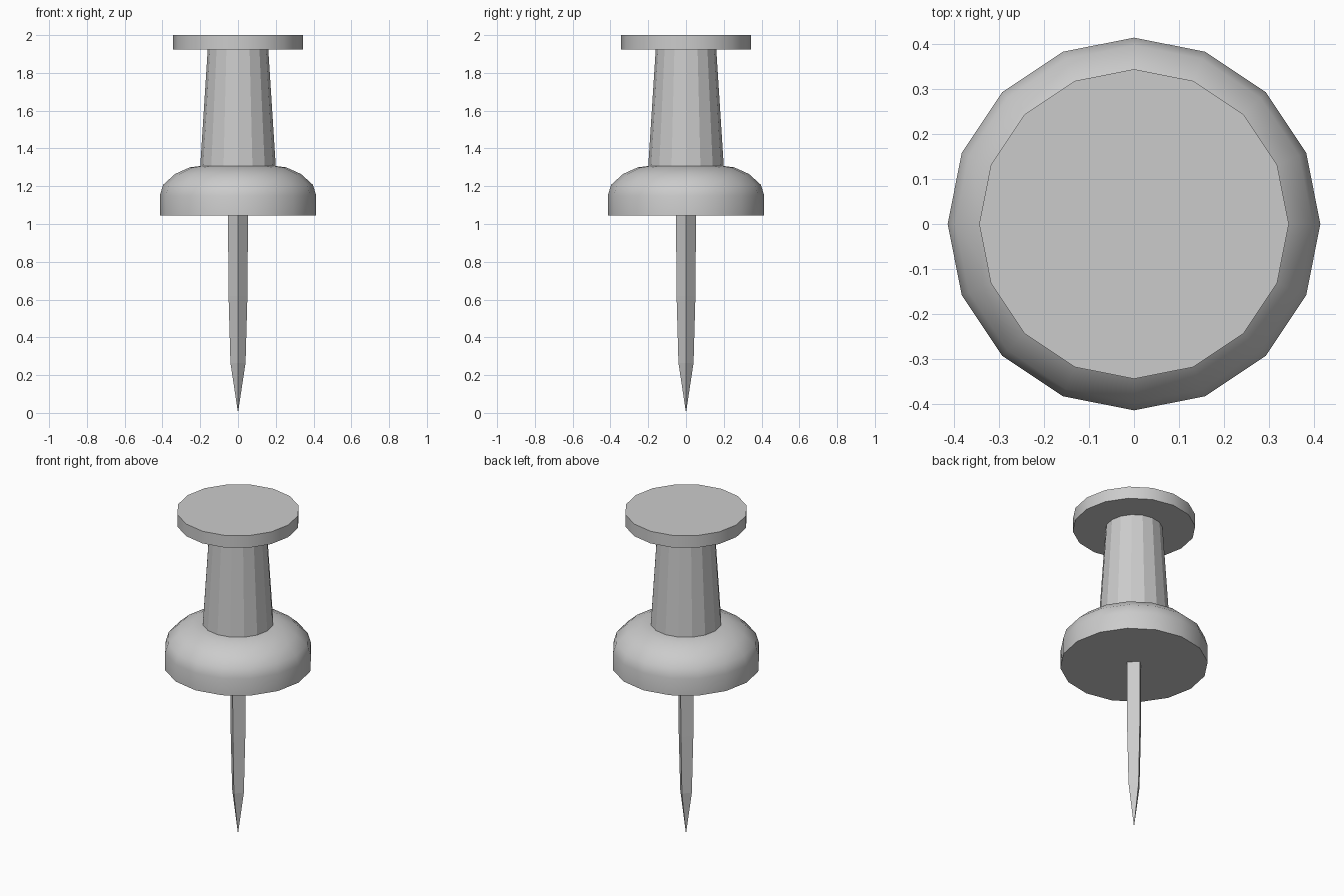
import bpy, bmesh
from math import cos, sin, tau

if "Cube" in bpy.data.objects:
    bpy.data.objects.remove(bpy.data.objects["Cube"])


def lathe(name, profile, sides, smooth=False):
    """Revolve (radius, z) points around z; radius 0 makes a point, open ends are capped."""
    bm = bmesh.new()
    rings = []
    for r, z in profile:
        n = sides if r > 0 else 1
        rings.append([bm.verts.new((r * cos(tau * i / sides), r * sin(tau * i / sides), z))
                      for i in range(n)])
    for a, b in zip(rings, rings[1:]):
        for i in range(sides):
            j = (i + 1) % sides
            if len(a) == 1:
                bm.faces.new((a[0], b[j], b[i]))
            else:
                bm.faces.new((a[i], a[j], b[j], b[i]))
    if len(rings[0]) > 1:
        bm.faces.new(rings[0][::-1])
    bm.faces.new(rings[-1])
    bmesh.ops.recalc_face_normals(bm, faces=bm.faces)
    mesh = bpy.data.meshes.new(name)
    bm.to_mesh(mesh)
    bm.free()
    obj = bpy.data.objects.new(name, mesh)
    bpy.context.collection.objects.link(obj)
    if smooth:
        bpy.ops.object.select_all(action='DESELECT')
        obj.select_set(True)
        bpy.context.view_layer.objects.active = obj
        bpy.ops.object.shade_smooth_by_angle(angle=0.7)
    return obj


# Square steel needle with a sharpened tip
lathe("needle", [(0, 0), (0.04, 0.265), (0.05, 0.62), (0.053, 1.05)], 4)

# Domed collar
lathe("collar", [(0.414, 1.045), (0.414, 1.15), (0.397, 1.207), (0.333, 1.265),
                 (0.255, 1.30), (0.19, 1.308)], 16, smooth=True)

# Tapered faceted grip
lathe("grip", [(0.20, 1.305), (0.16, 1.93)], 16)

# Flat head disc
lathe("head", [(0.344, 1.925), (0.344, 2.0)], 16, smooth=True)
